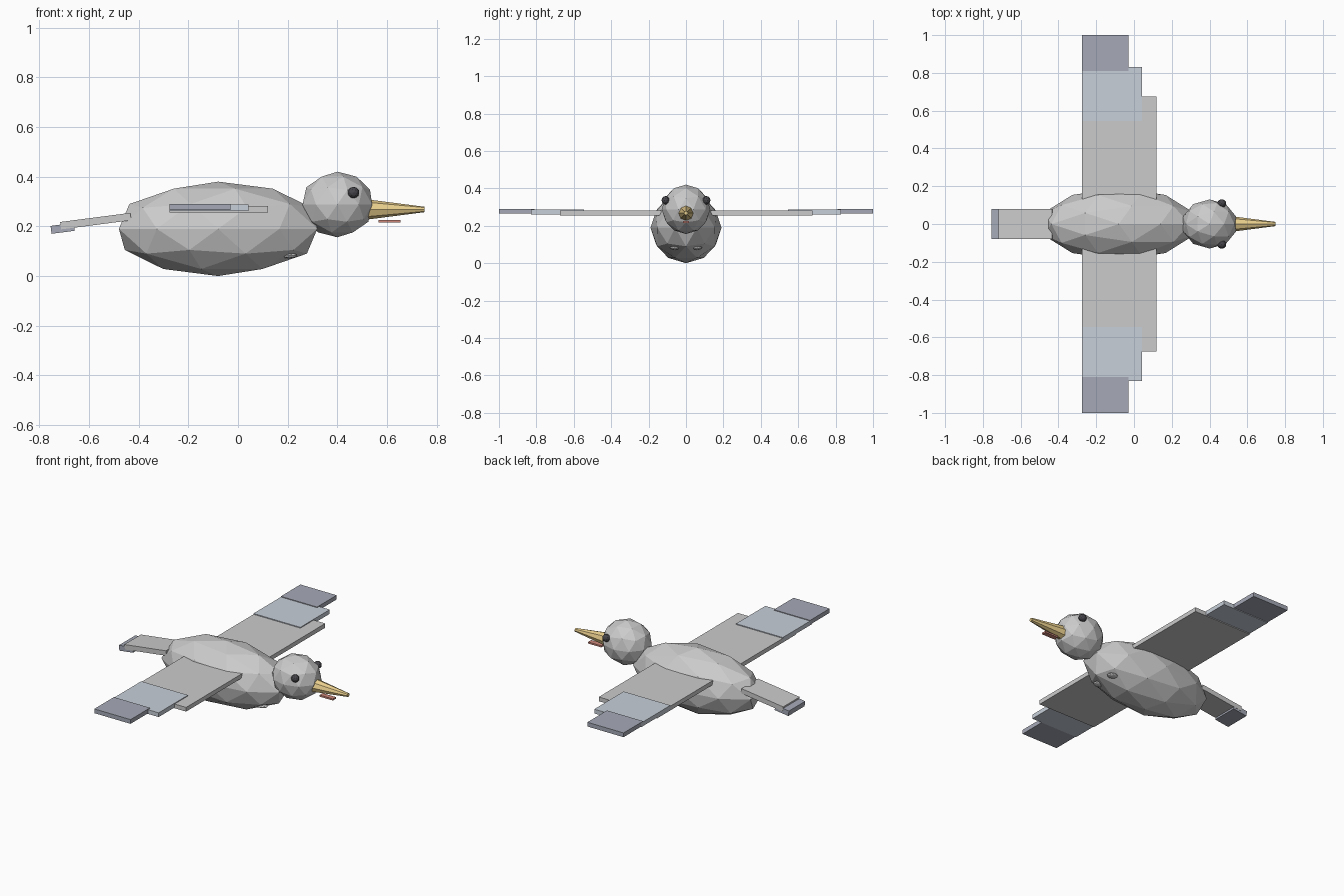
import bpy, math

if "Cube" in bpy.data.objects:
    bpy.data.objects.remove(bpy.data.objects["Cube"])

def material(name, rgb):
    m = bpy.data.materials.new(name)
    m.diffuse_color = (*rgb, 1)
    m.use_nodes = True
    m.node_tree.nodes["Principled BSDF"].inputs["Base Color"].default_value = m.diffuse_color
    return m

def finish(name, mat=None):
    ob = bpy.context.object
    ob.name = name
    if mat:
        ob.data.materials.append(mat)
    return ob

def ball(name, loc, radii, mat=None, sub=2):
    bpy.ops.mesh.primitive_ico_sphere_add(subdivisions=sub, radius=1, location=loc)
    bpy.context.object.scale = radii
    return finish(name, mat)

def box(name, loc, size, mat=None, tilt=0):
    bpy.ops.mesh.primitive_cube_add(size=1, location=loc, rotation=(0, math.radians(tilt), 0))
    bpy.context.object.scale = size
    return finish(name, mat)

gold = material("gold", (0.83, 0.63, 0.27))
red = material("red", (0.62, 0.25, 0.2))
black = material("black", (0.06, 0.06, 0.07))
blue_grey = material("blue_grey", (0.58, 0.63, 0.7))
slate = material("slate", (0.38, 0.4, 0.47))

# Body and head
ball("body", (-0.08, 0, 0.19), (0.42, 0.19, 0.19))
ball("head", (0.40, 0, 0.288), (0.147, 0.13, 0.132))

# Upper and lower beak
bpy.ops.mesh.primitive_cone_add(vertices=8, radius1=0.042, radius2=0.011, depth=0.24,
                                location=(0.63, 0, 0.268), rotation=(0, math.radians(90), 0))
finish("upper_beak", gold)
box("lower_beak", (0.61, 0, 0.22), (0.09, 0.03, 0.01), red)

# Wing panels: x front edge, y inner, y outer, z centre
panels = [("inner_wing", 0.12, 0.10, 0.675, 0.269, None),
          ("middle_wing", 0.042, 0.545, 0.83, 0.274, blue_grey),
          ("wing_tip", -0.03, 0.81, 1.0, 0.278, slate)]
for side, s in (("left", 1), ("right", -1)):
    for name, x1, y0, y1, z, mat in panels:
        box(f"{side}_{name}", ((x1 - 0.276) / 2, s * (y0 + y1) / 2, z),
            (x1 + 0.276, y1 - y0, 0.026), mat)
    # Eyes and tucked feet
    ball(f"{side}_eye", (0.465, s * 0.109, 0.336), (0.024, 0.022, 0.023), black)
    ball(f"{side}_foot", (0.205, s * 0.06, 0.082), (0.035, 0.027, 0.011))

# Tail and tail tip, sloping down towards the back
box("tail", (-0.573, 0, 0.221), (0.285, 0.16, 0.03), None, -7.4)
box("tail_tip", (-0.706, 0, 0.192), (0.094, 0.158, 0.032), slate, -7.4)
